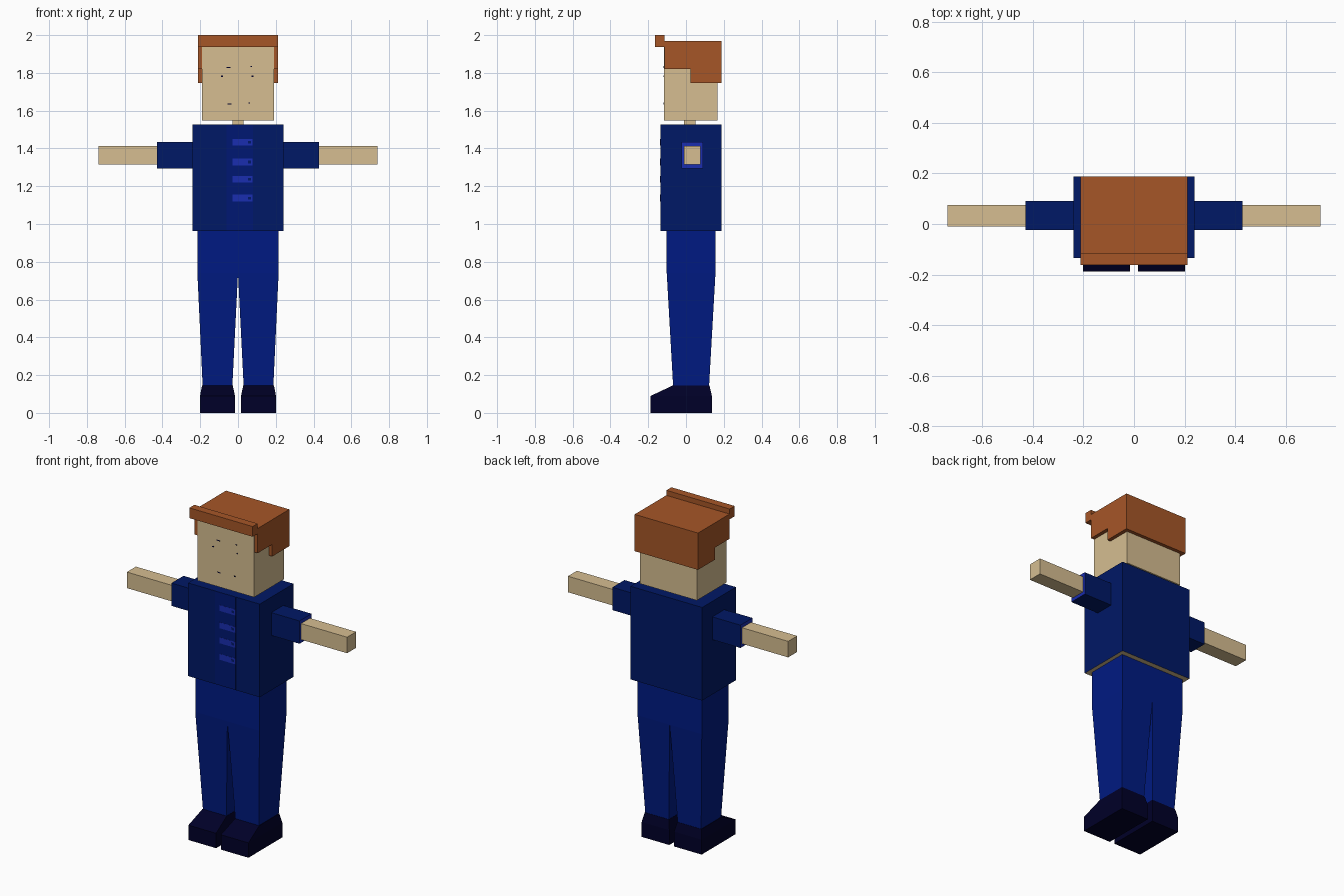
import bpy, bmesh

if "Cube" in bpy.data.objects:
    bpy.data.objects.remove(bpy.data.objects["Cube"])


def material(name, hex_code):
    """Flat colour from an sRGB hex code."""
    m = bpy.data.materials.new(name)
    rgb = [int(hex_code[i:i + 2], 16) / 255 for i in (0, 2, 4)]
    m.diffuse_color = [c / 12.92 if c < 0.04045 else ((c + 0.055) / 1.055) ** 2.4 for c in rgb] + [1]
    m.use_nodes = True
    m.node_tree.nodes["Principled BSDF"].inputs["Base Color"].default_value = m.diffuse_color
    return m


SKIN = material("skin", "D6BE91")
HAIR = material("auburn hair", "A65627")
NAVY = material("navy jacket", "001866")
STRIP = material("jacket strip blue", "001772")
BRIGHT = material("bright blue trim", "192DB0")
TROUSER = material("trouser blue", "001A82")
SHOE = material("dark shoe", "000028")


def build(name, rings, mats, rule=None):
    """Loft stacked rings of points into a closed solid; rule picks face materials."""
    bm = bmesh.new()
    loops = [[bm.verts.new(p) for p in r] for r in rings]
    n = len(loops[0])
    for a, b in zip(loops, loops[1:]):
        for i in range(n):
            j = (i + 1) % n
            bm.faces.new((a[i], a[j], b[j], b[i]))
    bm.faces.new(loops[0][::-1])
    bm.faces.new(loops[-1])
    bmesh.ops.recalc_face_normals(bm, faces=bm.faces)
    bm.normal_update()
    if rule:
        for f in bm.faces:
            f.material_index = rule(f)
    mesh = bpy.data.meshes.new(name)
    bm.to_mesh(mesh)
    bm.free()
    for m in mats:
        mesh.materials.append(m)
    ob = bpy.data.objects.new(name, mesh)
    bpy.context.collection.objects.link(ob)
    return ob


def rect(x0, x1, y0, y1, z):
    return [(x0, y0, z), (x1, y0, z), (x1, y1, z), (x0, y1, z)]


def box(name, x, y, z, *mats, rule=None):
    return build(name, [rect(*x, *y, z[0]), rect(*x, *y, z[1])], mats, rule)


def mirror(ob):
    ob.modifiers.new("Mirror", 'MIRROR')
    return ob


# Head and neck
box("head", (-0.19, 0.19), (-0.117, 0.167), (1.548, 1.955), SKIN)
box("neck", (-0.03, 0.03), (-0.01, 0.05), (1.52, 1.56), SKIN)

# Hair: stepped side profile extruded across the head, plus a raised fringe
profile = [(-0.114, 1.82), (0.025, 1.82), (0.025, 1.747), (0.188, 1.747), (0.188, 1.97), (-0.114, 1.97)]
build("hair", [[(x, y, z) for y, z in profile] for x in (-0.212, 0.212)], [HAIR])
box("fringe", (-0.212, 0.212), (-0.163, -0.115), (1.938, 2.0), HAIR)

# Tiny painted marks of the eyes, brows and mouth
for x, z, w in [(-0.085, 1.782, 0.012), (-0.05, 1.828, 0.02), (0.07, 1.834, 0.008),
                (0.077, 1.782, 0.012), (-0.045, 1.635, 0.02), (0.06, 1.64, 0.008)]:
    box("face_mark", (x - w / 2, x + w / 2), (-0.1178, -0.1165), (z - 0.003, z + 0.003), SHOE)

# Jacket with an open, skin-coloured underside
box("jacket", (-0.24, 0.24), (-0.135, 0.188), (0.963, 1.527), NAVY, SKIN,
    rule=lambda f: int(f.normal.z < -0.9))
box("front_strip", (-0.06, 0.08), (-0.1358, -0.134), (0.964, 1.526), STRIP)
for z in (1.433, 1.328, 1.237, 1.137):
    box("fastener", (-0.03, 0.078), (-0.1366, -0.135), (z - 0.018, z + 0.018), BRIGHT)
    box("fastener_hole", (0.052, 0.07), (-0.1374, -0.136), (z - 0.007, z + 0.007), NAVY)

# Arms: sleeve with a bright cuff end, and a bare forearm
mirror(box("sleeve", (0.235, 0.429), (-0.024, 0.091), (1.295, 1.433), NAVY, BRIGHT,
           rule=lambda f: int(f.normal.x > 0.9)))
mirror(box("forearm", (0.42, 0.738), (-0.01, 0.076), (1.315, 1.412), SKIN))

# Trousers: hip block and tapering legs
box("trouser_hips", (-0.215, 0.215), (-0.102, 0.156), (0.74, 0.965), TROUSER)
mirror(build("trouser_leg", [rect(0.03, 0.187, -0.068, 0.122, 0.14),
                             rect(0, 0.215, -0.102, 0.156, 0.74)], [TROUSER]))

# Shoes: flat sole block with a sloped upper
mirror(build("shoe", [rect(0.016, 0.201, -0.187, 0.137, 0),
                      rect(0.016, 0.201, -0.187, 0.137, 0.09),
                      rect(0.028, 0.19, -0.068, 0.124, 0.146)], [SHOE]))
